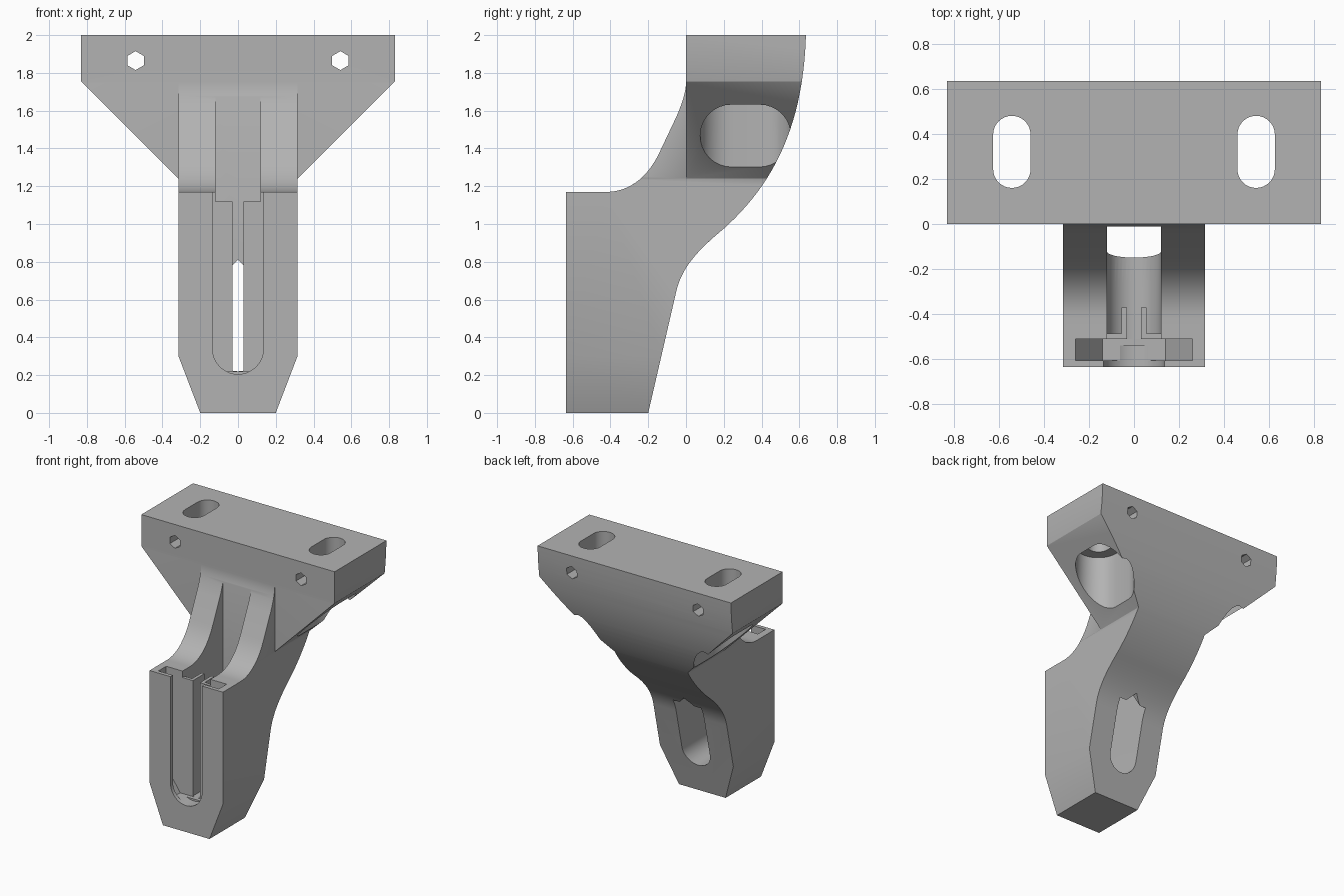
import bpy, bmesh, math
from mathutils import Vector
from mathutils.geometry import interpolate_bezier

if "Cube" in bpy.data.objects:
    bpy.data.objects.remove(bpy.data.objects["Cube"], do_unlink=True)

grey = bpy.data.materials.new("mid grey")
grey.use_nodes = True
grey.diffuse_color = (0.45, 0.45, 0.45, 1)
grey.node_tree.nodes["Principled BSDF"].inputs["Base Color"].default_value = grey.diffuse_color


def prism(name, points, axis, lo, hi):
    """Extrude a 2D outline along an axis."""
    place = {"x": lambda a, b, d: (d, a, b),
             "y": lambda a, b, d: (a, d, b),
             "z": lambda a, b, d: (a, b, d)}[axis]
    bm = bmesh.new()
    face = bm.faces.new([bm.verts.new(place(a, b, lo)) for a, b in points])
    ext = bmesh.ops.extrude_face_region(bm, geom=[face])
    verts = [g for g in ext["geom"] if isinstance(g, bmesh.types.BMVert)]
    bmesh.ops.translate(bm, verts=verts, vec=place(0, 0, hi - lo))
    bmesh.ops.recalc_face_normals(bm, faces=bm.faces)
    mesh = bpy.data.meshes.new(name)
    bm.to_mesh(mesh)
    bm.free()
    mesh.materials.append(grey)
    obj = bpy.data.objects.new(name, mesh)
    bpy.context.collection.objects.link(obj)
    return obj


def box(name, x, y, z):
    return prism(name, [(x[0], y[0]), (x[1], y[0]), (x[1], y[1]), (x[0], y[1])], "z", *z)


def curve(a, b, c, d, n=16):
    return [tuple(p)[:2] for p in interpolate_bezier(*[Vector(p) for p in (a, b, c, d)], n)]


def mirrored(half):
    return half + [(-x, z) for x, z in reversed(half)]


def stadium(cx, cy, r, offset, n=16):
    """Slot outline, long in the second coordinate."""
    pts = []
    for start, shift in ((0, offset), (math.pi, -offset)):
        for i in range(n + 1):
            t = start + math.pi * i / n
            pts.append((cx + r * math.cos(t), cy + shift + r * math.sin(t)))
    return pts


def round_bottom(r, bottom, n=20):
    """Half circle running left to right under a channel."""
    return [(-r * math.cos(math.pi * i / n), bottom + r - r * math.sin(math.pi * i / n))
            for i in range(n + 1)]


def apply(obj, mod):
    bpy.context.view_layer.objects.active = obj
    bpy.ops.object.modifier_apply(modifier=mod.name)


def boolean(obj, tool, operation="DIFFERENCE"):
    mod = obj.modifiers.new(operation, "BOOLEAN")
    mod.operation, mod.solver, mod.object = operation, "EXACT", tool
    apply(obj, mod)
    bpy.data.objects.remove(tool, do_unlink=True)


# Side profile of the whole bracket
profile = [(-0.635, 0), (-0.635, 1.17)]
profile += curve((-0.42, 1.17), (-0.3, 1.17), (-0.2, 1.25), (-0.14, 1.38))
profile += curve((-0.05, 1.57), (-0.02, 1.64), (0, 1.7), (0, 1.75), 8)
profile += [(0, 2.05), (0.637, 2.05)]
profile += curve((0.635, 2), (0.62, 1.5), (0.45, 1.2), (0.2, 0.975), 24)[:-1]
profile += curve((0.2, 0.975), (0.06, 0.86), (-0.02, 0.77), (-0.05, 0.65))
profile += [(-0.2, 0)]
bracket = prism("bracket_body", profile, "x", -1, 1)

# Front silhouette trims the arm and the flared head
outline = mirrored([(0.2, 0), (0.315, 0.3), (0.315, 1.24), (0.83, 1.755), (0.83, 2.05)])
boolean(bracket, prism("silhouette", outline, "y", -1, 1), "INTERSECT")
for s in (-1, 1):
    boolean(bracket, box("shoulder_cut", sorted((s * 0.316, s)), (-1, 0), (1.2, 2.2)))

# Small chamfers on the outer edges, with a flat sharp top
bevel = bracket.modifiers.new("chamfer", "BEVEL")
bevel.width, bevel.segments = 0.012, 1
bevel.limit_method, bevel.angle_limit = "ANGLE", math.radians(40)
apply(bracket, bevel)
boolean(bracket, box("top_cut", (-1, 1), (-1, 1), (2, 2.2)))

# Central channel between the ribs, with a pointed opening at the back
low = round_bottom(0.12, 0.22)
boolean(bracket, prism("channel", low + [(0.12, 1.9), (-0.12, 1.9)], "y", -0.55, -0.012))
boolean(bracket, prism("back_opening", low + [(0.12, 0.69), (0, 0.81), (-0.12, 0.69)],
                       "y", -0.3, 0.3))

# Wide pocket behind the front wall, and the slot through that wall
pocket = mirrored([(0.14, 0.22), (0.26, 0.4), (0.26, 1.3)])
boolean(bracket, prism("pocket", pocket, "y", -0.605, -0.51))
boolean(bracket, prism("front_slot", round_bottom(0.135, 0.205) + [(0.135, 1.3), (-0.135, 1.3)],
                       "y", -0.7, -0.54))

# Mounting slots, their deep recesses and the six-sided cross holes
for s in (-1, 1):
    x = s * 0.542
    boolean(bracket, prism("mount_slot", stadium(x, 0.32, 0.083, 0.077), "z", 1, 2.1))
    boolean(bracket, prism("recess", stadium(x, 0.315, 0.165, 0.075), "z", 1, 1.75))
    hexagon = [(x + 0.05 * math.sin(k * math.pi / 3), 1.865 + 0.05 * math.cos(k * math.pi / 3))
               for k in range(6)]
    boolean(bracket, prism("cross_hole", hexagon, "y", -0.2, 0.8))

# Thin angled guide rails inside the channel
parts = [bracket]
for s, side in ((1, "left"), (-1, "right")):
    rail = [(s * 0.03, -0.51), (s * 0.13, -0.51), (s * 0.13, -0.485), (s * 0.055, -0.485),
            (s * 0.055, -0.37), (s * 0.03, -0.37)]
    parts.append(prism(side + "_guide_rail", rail, "z", 0.2, 1.12))

for obj in parts:
    bpy.ops.object.select_all(action="DESELECT")
    obj.select_set(True)
    bpy.context.view_layer.objects.active = obj
    bpy.ops.object.shade_smooth_by_angle(angle=math.radians(25))
